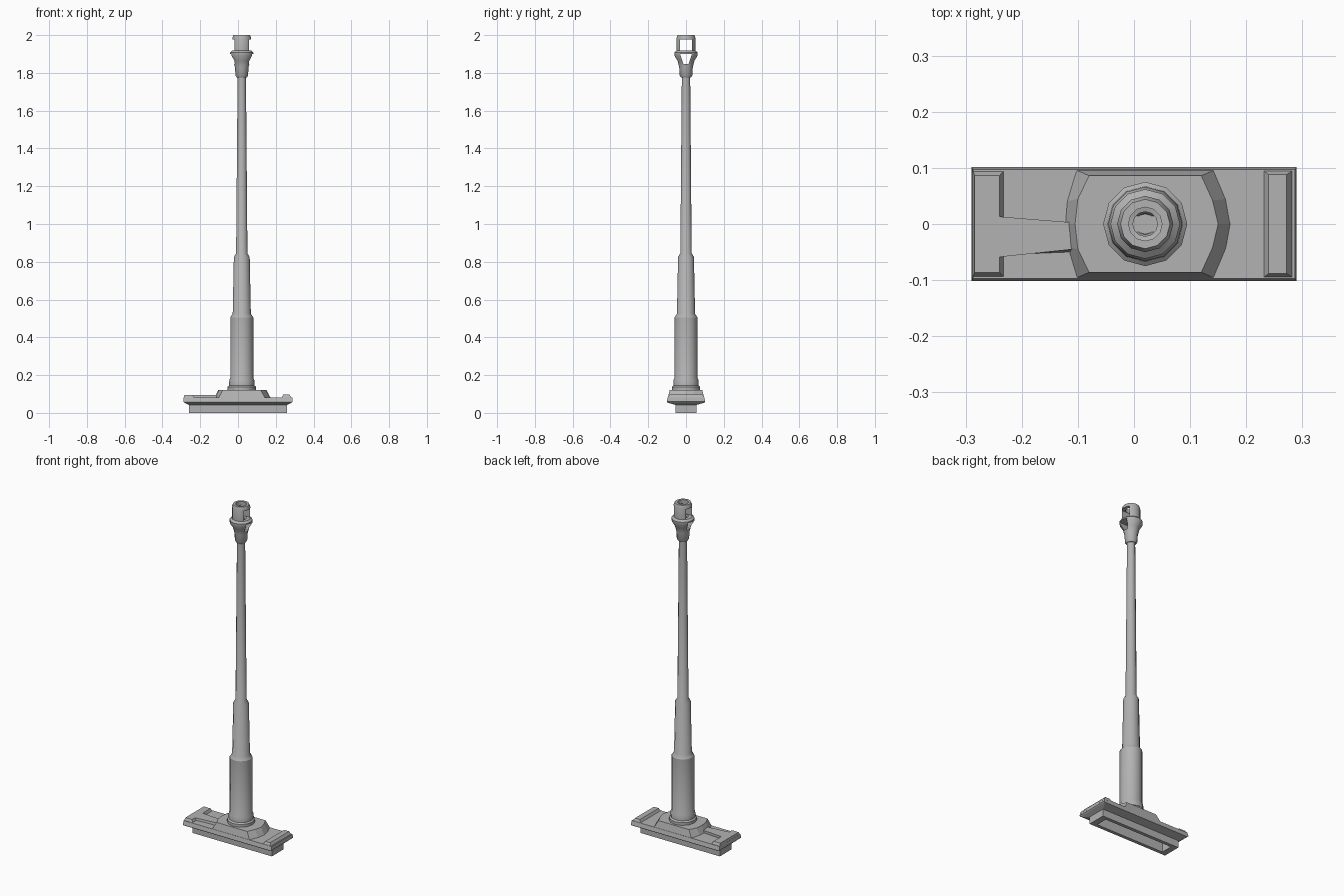
import bpy, bmesh, math

cube = bpy.data.objects.get("Cube")
if cube:
    bpy.data.objects.remove(cube, do_unlink=True)

AXIS_X = 0.02

steel = bpy.data.materials.new("plain grey")
steel.use_nodes = True
steel.diffuse_color = (0.45, 0.45, 0.45, 1)
steel.node_tree.nodes["Principled BSDF"].inputs["Base Color"].default_value = (0.45, 0.45, 0.45, 1)


def loft(name, rings):
    """Skin equal-length rings of points and cap both ends."""
    bm = bmesh.new()
    rows = [[bm.verts.new(p) for p in ring] for ring in rings]
    n = len(rows[0])
    for a, b in zip(rows, rows[1:]):
        for i in range(n):
            j = (i + 1) % n
            bm.faces.new((a[i], a[j], b[j], b[i]))
    bm.faces.new(rows[0][::-1])
    bm.faces.new(rows[-1])
    bmesh.ops.recalc_face_normals(bm, faces=bm.faces)
    mesh = bpy.data.meshes.new(name)
    bm.to_mesh(mesh)
    bm.free()
    mesh.materials.append(steel)
    obj = bpy.data.objects.new(name, mesh)
    bpy.context.collection.objects.link(obj)
    return obj


def rect(x0, x1, y0, y1, z):
    return [(x0, y0, z), (x1, y0, z), (x1, y1, z), (x0, y1, z)]


def circle(r, z, sides=12):
    return [(AXIS_X + r * math.cos(i * math.tau / sides),
             r * math.sin(i * math.tau / sides), z) for i in range(sides)]


def mirrored(half, z):
    """Outline mirrored across y = 0 from points running right to left."""
    back = [(x, -y) for x, y in reversed(half) if y > 0]
    return [(x, y, z) for x, y in half + back]


def smooth(obj):
    bpy.ops.object.select_all(action="DESELECT")
    obj.select_set(True)
    bpy.context.view_layer.objects.active = obj
    bpy.ops.object.shade_smooth_by_angle(angle=math.radians(32))


# Base plate: hollow lower frame flaring into a wide flange
base_steps = [(0.225, 0.035, 0.06), (0.225, 0.035, 0), (0.26, 0.055, 0),
              (0.26, 0.055, 0.042), (0.285, 0.1, 0.055),
              (0.29, 0.102, 0.06), (0.287, 0.097, 0.082)]
loft("base_plate", [rect(-x, x, -y, y, z) for x, y, z in base_steps])

# Raised end rims and the central arm
loft("right_rim", [rect(-0.289, -0.227, -0.1, 0.1, 0.07),
                   rect(-0.284, -0.24, -0.086, 0.086, 0.096)])
loft("left_rim", [rect(0.225, 0.289, -0.1, 0.1, 0.07),
                  rect(0.24, 0.272, -0.088, 0.088, 0.097)])
loft("centre_arm", [[(-0.25, -0.06, z), (-0.1, -0.054 + t, z),
                     (-0.1, 0.002, z), (-0.25, 0.014, z)]
                    for z, t in ((0.07, 0), (0.096, 0.01))])

# Raised collar block with faceted ends
loft("collar_block", [
    mirrored([(0.175, 0), (0.167, 0.045), (0.145, 0.097),
              (-0.105, 0.097), (-0.122, 0.04), (-0.125, 0)], 0.075),
    mirrored([(0.15, 0), (0.14, 0.042), (0.12, 0.086),
              (-0.08, 0.086), (-0.1, 0.045), (-0.105, 0)], 0.122)])

# Stepped, tapering tube
tube_profile = [(0.075, 0.11), (0.075, 0.138), (0.067, 0.145), (0.066, 0.175),
                (0.061, 0.185), (0.061, 0.505), (0.048, 0.525), (0.042, 0.825),
                (0.03, 0.845), (0.022, 1.79)]
smooth(loft("tube", [circle(r, z) for r, z in tube_profile]))

# Flared muzzle with an open bore
muzzle_profile = [(0.026, 1.775), (0.033, 1.785), (0.036, 1.83), (0.045, 1.865),
                  (0.062, 1.892), (0.062, 1.908), (0.05, 1.918), (0.05, 1.985),
                  (0.044, 2.0), (0.03, 2.0), (0.03, 1.915), (0.022, 1.913),
                  (0.022, 1.9), (0.018, 1.85)]
muzzle = loft("muzzle", [circle(r, z) for r, z in muzzle_profile])


# Side ports cut straight through the muzzle along x
def port(name, low, high):
    cutter = loft(name, [rect(AXIS_X - 0.1, AXIS_X + 0.1, -w, w, z) for w, z in (low, high)])
    cutter.hide_render = True
    mod = muzzle.modifiers.new(name, "BOOLEAN")
    mod.operation = "DIFFERENCE"
    mod.solver = "EXACT"
    mod.object = cutter
    return cutter


cutters = [port("upper_port", (0.031, 1.918), (0.031, 1.978)),
           port("lower_port", (0.014, 1.848), (0.031, 1.9))]
bpy.context.view_layer.update()
cut_mesh = bpy.data.meshes.new_from_object(
    muzzle.evaluated_get(bpy.context.evaluated_depsgraph_get()))
muzzle.modifiers.clear()
muzzle.data = cut_mesh
for cutter in cutters:
    bpy.data.objects.remove(cutter, do_unlink=True)
smooth(muzzle)
